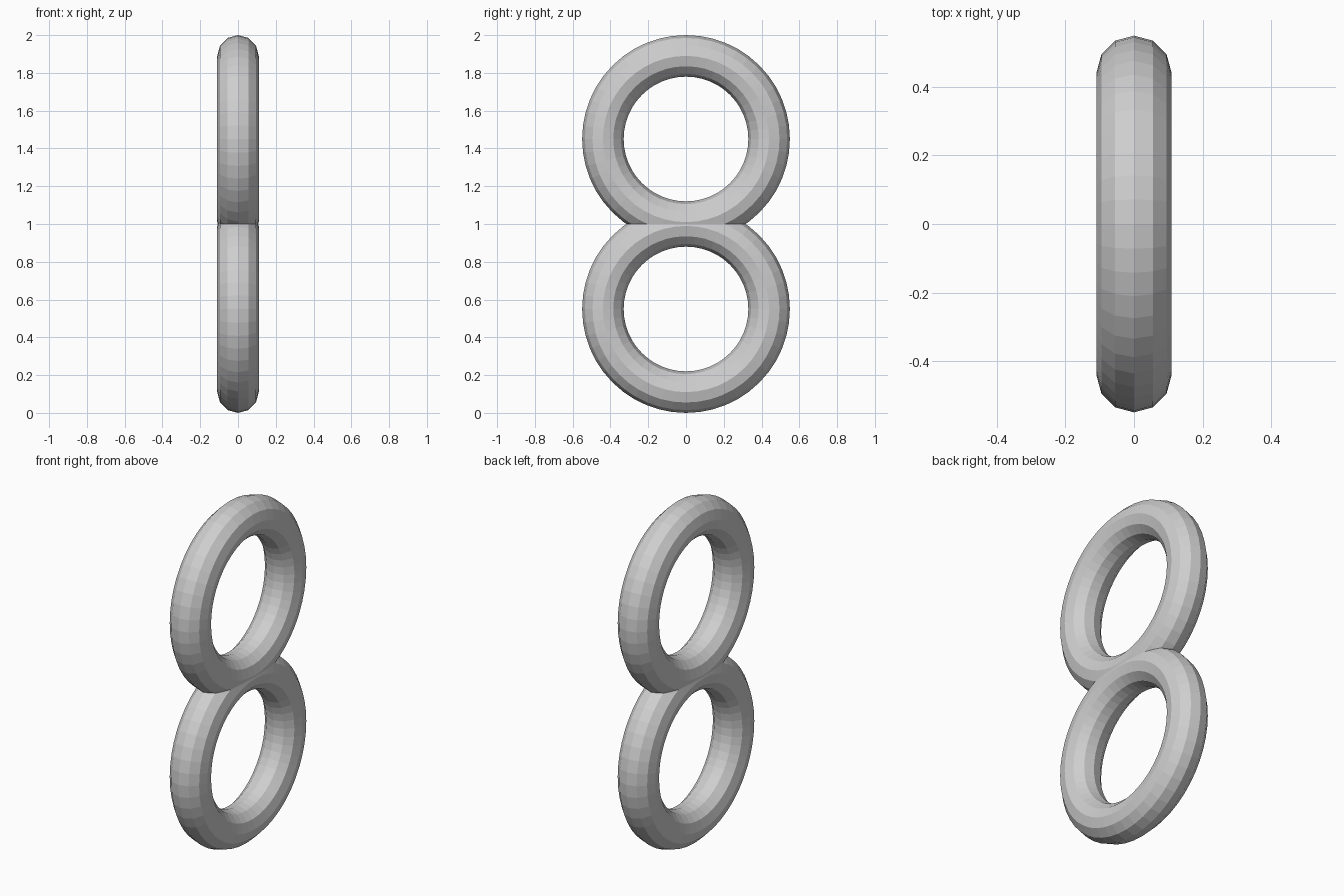
import bpy, math

if "Cube" in bpy.data.objects:
    bpy.data.objects.remove(bpy.data.objects["Cube"])

grey = bpy.data.materials.new("light_grey")
grey.diffuse_color = (0.62, 0.62, 0.62, 1)
grey.use_nodes = True
grey.node_tree.nodes["Principled BSDF"].inputs["Base Color"].default_value = grey.diffuse_color


def ring(name, z):
    # upright flat-shaded ring, its axis along x
    bpy.ops.mesh.primitive_torus_add(
        major_segments=48, minor_segments=12,
        major_radius=0.44, minor_radius=0.11,
        location=(0, 0, z), rotation=(0, math.pi / 2, 0))
    ob = bpy.context.object
    ob.name = name
    ob.data.materials.append(grey)
    bpy.ops.object.shade_flat()


# two overlapping rings, stacked
ring("lower_ring", 0.55)
ring("upper_ring", 1.45)
